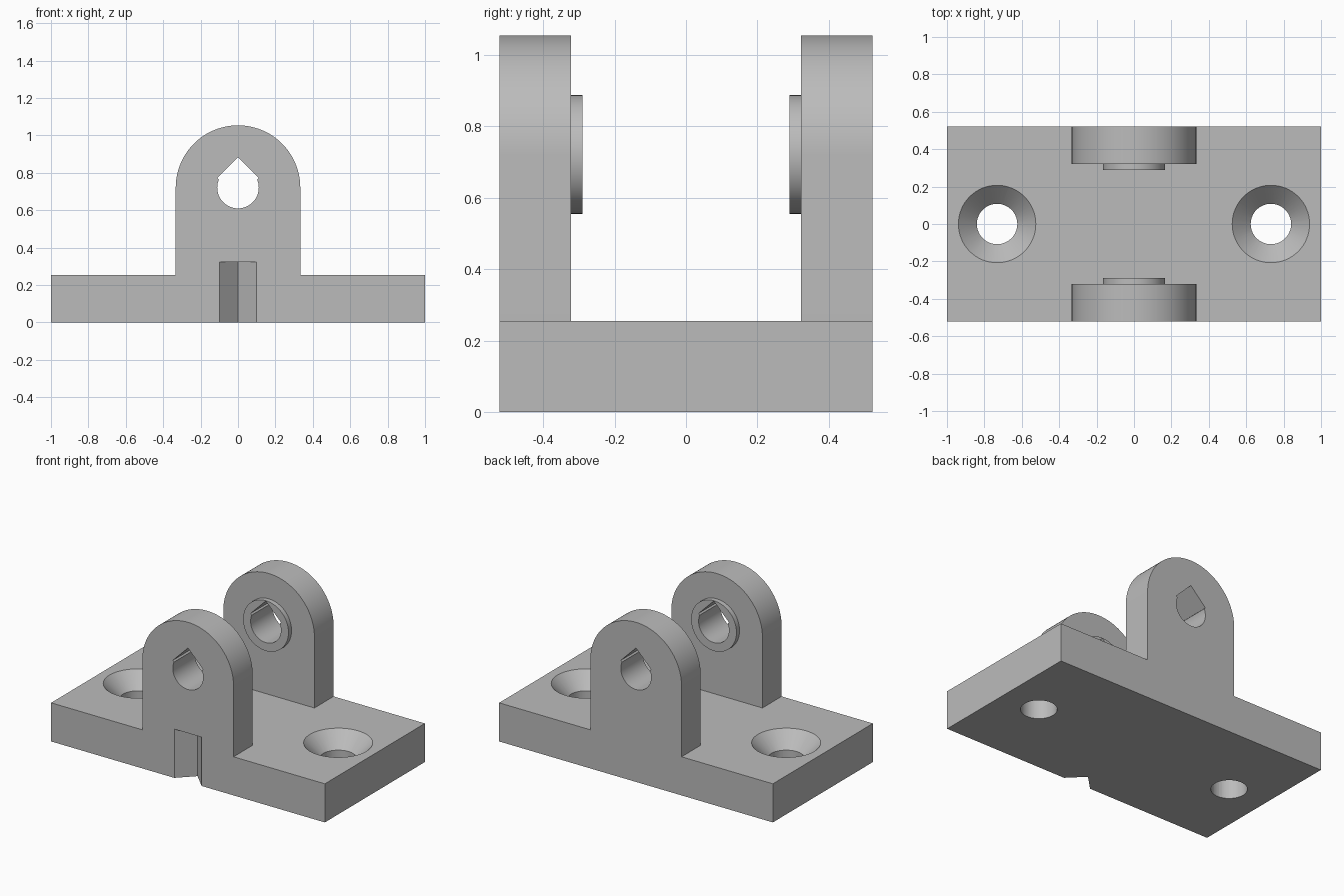
import bpy
import bmesh
from math import cos, sin, pi, radians
from mathutils import Matrix

cube = bpy.data.objects.get("Cube")
if cube:
    bpy.data.objects.remove(cube, do_unlink=True)

HALF_DEPTH = 0.522   # base half depth
BASE_TOP = 0.255
LUG_IN = 0.322       # inner face of each lug
BOSS_IN = 0.29       # inner face of each boss
PIN_Z = 0.721        # axis of the pin holes
LUG_R = 0.333

grey = bpy.data.materials.new("light_grey")
grey.use_nodes = True
colour = (0.5, 0.5, 0.5, 1)
grey.diffuse_color = colour
grey.node_tree.nodes["Principled BSDF"].inputs["Base Color"].default_value = colour


def make_object(name, bm):
    bmesh.ops.recalc_face_normals(bm, faces=bm.faces[:])
    mesh = bpy.data.meshes.new(name)
    bm.to_mesh(mesh)
    bm.free()
    mesh.materials.append(grey)
    obj = bpy.data.objects.new(name, mesh)
    bpy.context.collection.objects.link(obj)
    return obj


def prism(name, outline, start, direction):
    """Extrude a closed outline of 3D points, offset by start, along direction."""
    bm = bmesh.new()
    face = bm.faces.new([bm.verts.new(p) for p in outline])
    bmesh.ops.translate(bm, verts=bm.verts[:], vec=start)
    new = bmesh.ops.extrude_face_region(bm, geom=[face], use_keep_orig=True)
    moved = [v for v in new["geom"] if isinstance(v, bmesh.types.BMVert)]
    bmesh.ops.translate(bm, verts=moved, vec=direction)
    return make_object(name, bm)


def arc(radius, z, first=0, last=2 * pi, steps=64, closed=True):
    count = steps if closed else steps + 1
    angles = [first + (last - first) * i / steps for i in range(count)]
    return [(radius * cos(a), 0, z + radius * sin(a)) for a in angles]


def combine(target, tool, operation):
    mod = target.modifiers.new(operation.lower(), "BOOLEAN")
    mod.operation = operation
    mod.solver = "EXACT"
    mod.object = tool
    bpy.ops.object.select_all(action="DESELECT")
    bpy.context.view_layer.objects.active = target
    target.select_set(True)
    bpy.ops.object.modifier_apply(modifier=mod.name)
    bpy.data.objects.remove(tool, do_unlink=True)


# Base plate
bm = bmesh.new()
bmesh.ops.create_cube(bm, size=1, matrix=Matrix.Translation((0, 0, BASE_TOP / 2))
                      @ Matrix.Diagonal((2, 2 * HALF_DEPTH, BASE_TOP, 1)))
bracket = make_object("hinge_bracket", bm)

# Round-topped lugs and their inner bosses
lug_outline = ([(LUG_R, 0, 0.1)] + arc(LUG_R, PIN_Z, 0, pi, 48, False)
               + [(-LUG_R, 0, 0.1)])
for side in (-1, 1):
    lug = prism("lug", lug_outline, (0, side * LUG_IN, 0),
                (0, side * (HALF_DEPTH - LUG_IN), 0))
    combine(bracket, lug, "UNION")
    boss = prism("boss", arc(0.166, PIN_Z), (0, side * BOSS_IN, 0),
                 (0, side * 0.1, 0))
    combine(bracket, boss, "UNION")

# Pin hole: a round bore topped by a diamond, through both lugs
half = 0.111
diamond_z = 0.884 - half
pin = prism("pin_bore", arc(half, PIN_Z), (0, -1, 0), (0, 2, 0))
combine(bracket, pin, "DIFFERENCE")
diamond = prism("diamond_bore", arc(half, diamond_z, steps=4), (0, -1, 0), (0, 2, 0))
combine(bracket, diamond, "DIFFERENCE")

# Countersunk screw holes
for side in (-1, 1):
    place = Matrix.Translation((side * 0.732, 0, 0))
    bm = bmesh.new()
    bmesh.ops.create_cone(bm, cap_ends=True, segments=64, radius1=0.108,
                          radius2=0.108, depth=1, matrix=place)
    combine(bracket, make_object("screw_bore", bm), "DIFFERENCE")
    bm = bmesh.new()
    sink = place @ Matrix.Translation((0, 0, BASE_TOP))
    bmesh.ops.create_cone(bm, cap_ends=True, segments=64, radius1=0.107,
                          radius2=0.307, depth=0.2, matrix=sink)
    combine(bracket, make_object("countersink", bm), "DIFFERENCE")

# Vertical V notch in the front
notch = prism("front_notch", [(-0.2, -0.1, 0), (0.2, -0.1, 0), (0, 0.1, 0)],
              (0, -HALF_DEPTH, -0.1), (0, 0, 0.1 + 0.322))
combine(bracket, notch, "DIFFERENCE")

# Smooth curved walls, sharp edges
bpy.ops.object.select_all(action="DESELECT")
bracket.select_set(True)
bpy.context.view_layer.objects.active = bracket
bpy.ops.object.shade_smooth_by_angle(angle=radians(30))
